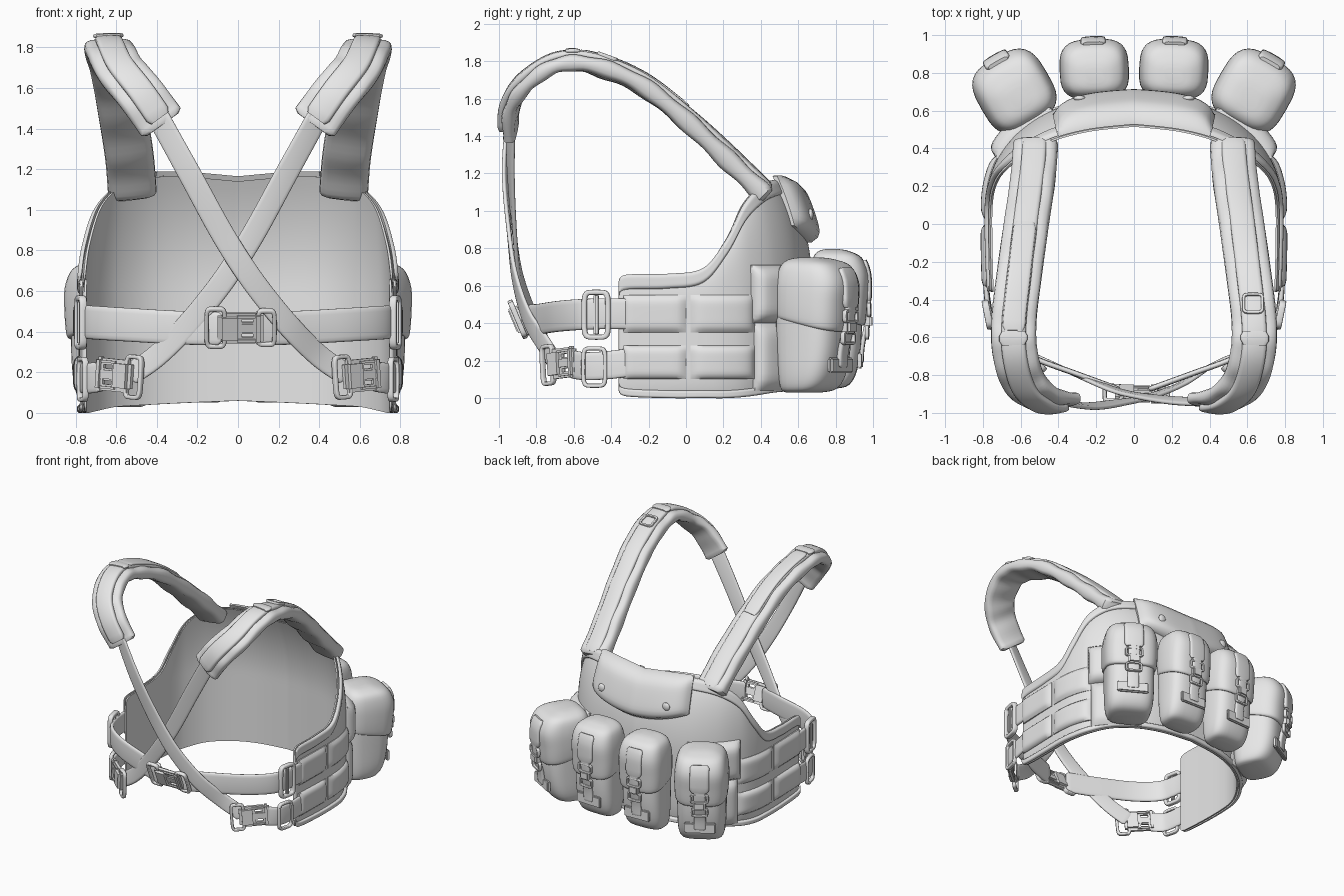
import bpy, bmesh
from math import sin, cos, pi, radians, atan2, copysign
from mathutils import Vector, Matrix

if "Cube" in bpy.data.objects:
    bpy.data.objects.remove(bpy.data.objects["Cube"])

fabric = bpy.data.materials.new("light_grey_fabric")
fabric.use_nodes = True
fabric.diffuse_color = (0.8, 0.8, 0.8, 1)
fabric.node_tree.nodes["Principled BSDF"].inputs["Base Color"].default_value = (0.8, 0.8, 0.8, 1)
I = Matrix.Identity(4)
made = []


def finish(name, bm, M=I):
    bm.transform(M)
    bmesh.ops.recalc_face_normals(bm, faces=bm.faces)
    me = bpy.data.meshes.new(name)
    bm.to_mesh(me)
    bm.free()
    me.materials.append(fabric)
    ob = bpy.data.objects.new(name, me)
    bpy.context.collection.objects.link(ob)
    made.append(ob)


def loft(name, rings, M=I, closed=False):
    bm = bmesh.new()
    vs = [[bm.verts.new(p) for p in ring] for ring in rings]
    n = len(vs[0])
    pairs = list(zip(vs, vs[1:])) + ([(vs[-1], vs[0])] if closed else [])
    for a, b in pairs:
        for i in range(n):
            bm.faces.new((a[i], a[(i + 1) % n], b[(i + 1) % n], b[i]))
    if not closed:
        bm.faces.new(vs[0])
        bm.faces.new(vs[-1])
    finish(name, bm, M)


def catmull(pts, n=8):
    out = []
    for i in range(len(pts) - 1):
        a, b, c, d = (pts[min(max(k, 0), len(pts) - 1)] for k in range(i - 1, i + 3))
        for s in range(n):
            t = s / n
            out.append(tuple(0.5 * (2 * q + (r - p) * t + (2 * p - 5 * q + 4 * r - w) * t * t
                                    + (3 * q - p - 3 * r + w) * t ** 3) for p, q, r, w in zip(a, b, c, d)))
    return out + [tuple(pts[-1])]


def sq(v, e):
    return copysign(abs(v) ** e, v)


def sweep(name, pts, w, t, hint, off=0.0, wave=0.0, taper=0.0, M=I, closed=False):
    """Soft flat band along a path; hint gives the outward direction."""
    P = [Vector(p) for p in pts]
    rings, last = [], len(P) - 1
    for i, p in enumerate(P):
        nxt = P[(i + 1) % len(P)] if closed else P[min(i + 1, last)]
        tan = (nxt - P[i - 1 if closed else max(i - 1, 0)]).normalized()
        h = Vector(hint(p))
        nor = (h - tan * h.dot(tan)).normalized()
        side = tan.cross(nor)
        end = 1 if closed else (0.8 if i in (0, last) else 1)
        th = t * end * (1 + wave * sin(i * 0.9)) * (1 - taper * i / last)
        ring = []
        for k in range(16):
            a = 2 * pi * k / 16
            ring.append(p + side * sq(cos(a), 0.4) * w * end / 2 + nor * (off + sq(sin(a), 0.7) * th / 2))
        rings.append(ring)
    loft(name, rings, M, closed)


def box(name, loc, size, M=I, bev=0.008):
    bm = bmesh.new()
    bmesh.ops.create_cube(bm, size=1, matrix=Matrix.Translation(loc) @ Matrix.Diagonal((*size, 1)))
    bmesh.ops.bevel(bm, geom=bm.edges[:], offset=bev, segments=2, affect='EDGES')
    finish(name, bm, M)


def frame(name, loc, w, h, M=I, r=0.022):
    """Rounded rectangular ring in the local xz plane."""
    c = Vector(loc)
    pts = [c + Vector((sq(cos(a), 0.35) * w / 2, 0, sq(sin(a), 0.35) * h / 2))
           for a in (2 * pi * k / 32 for k in range(32))]
    sweep(name, pts, r, r * 1.3, lambda p: (0, 1, 0), M=M, closed=True)


def basis(x, y, z, nx, ny, roll=0.0, tilt=0.0):
    """Local y faces outward along (nx, ny), local z is up."""
    return (Matrix.Translation((x, y, z)) @ Matrix.Rotation(atan2(-nx, ny), 4, 'Z')
            @ Matrix.Rotation(tilt, 4, 'X') @ Matrix.Rotation(roll, 4, 'Y'))


def buckle(name, M):
    box(name + "_socket", (0.04, 0, 0), (0.12, 0.06, 0.16), M, 0.02)
    box(name + "_prong", (-0.05, 0, 0), (0.12, 0.03, 0.06), M)
    box(name + "_bar", (-0.1, 0, 0), (0.05, 0.05, 0.17), M, 0.015)
    for s in (-1, 1):
        box(name + "_arm", (-0.04, 0, s * 0.064), (0.11, 0.04, 0.032), M, 0.01)
    frame(name + "_loop", (0.11, 0, 0), 0.09, 0.2, M)


# Vest outline rows: x, y, bottom z, top z
half = catmull([(0, .66, .06, 1.14), (.25, .64, .05, 1.16), (.45, .58, .04, 1.16), (.61, .47, .03, 1.12),
                (.71, .34, .01, 1.02), (.755, .22, 0, .84), (.77, .09, 0, .69), (.77, -.1, 0, .66),
                (.765, -.32, .01, .655), (.765, -.36, .04, .62)])
rows = [(-x, y, a, b) for x, y, a, b in half[:0:-1]] + half


def surf(i, z, off):
    x, y = rows[i][:2]
    a, b = rows[max(i - 1, 0)], rows[min(i + 1, len(rows) - 1)]
    n = Vector((a[1] - b[1], b[0] - a[0], 0)).normalized()
    t = max(0, (z - 0.6) / 0.55) ** 2
    return Vector((x * (1 - 0.06 * t), y - 0.13 * t * max(0, y / 0.66), z)) + n * off


def patch(name, test, lo, hi, base, thick, nz=12):
    """Puffed panel following the vest surface."""
    idx = [i for i, r in enumerate(rows) if test(r)]
    rings = []
    for k, i in enumerate(idx):
        eu = 1 - abs(2 * k / (len(idx) - 1) - 1) ** 8
        zs = [lo(rows[i]) + (hi(rows[i]) - lo(rows[i])) * j / nz for j in range(nz + 1)]
        outer = [surf(i, z, base + thick * (0.3 + 0.7 * eu * (1 - abs(2 * j / nz - 1) ** 6)))
                 for j, z in enumerate(zs)]
        rings.append(outer + [surf(i, z, base) for z in reversed(zs)])
    loft(name, rings)


patch("vest_shell", lambda r: True, lambda r: r[2], lambda r: r[3], -0.02, 0.035, 24)
patch("top_trim", lambda r: True, lambda r: r[3] - 0.075, lambda r: r[3] + 0.004, 0, 0.022)
patch("bottom_trim", lambda r: True, lambda r: r[2] - 0.001, lambda r: r[2] + 0.04, 0, 0.022)
patch("chest_flap", lambda r: abs(r[0]) < 0.45 and r[1] > 0,
      lambda r: 0.83 + 0.5 * r[0] ** 2, lambda r: r[3] + 0.025, 0.005, 0.09)
for s in (-1, 1):
    for lo, hi in ((0.1, 0.28), (0.35, 0.55)):
        for y0, y1 in ((-0.34, 0.02), (0.01, 0.37)):
            patch("side_webbing", lambda r: r[0] * s > 0.6 and y0 <= r[1] <= y1,
                  lambda r: lo, lambda r: hi, 0.008, 0.034)
    # Gusset joining each corner pouch to the vest
    patch("pouch_gusset", lambda r: r[0] * s > 0.42 and 0.35 <= r[1] <= 0.62,
          lambda r: 0.04, lambda r: 0.4, 0.005, 0.06)
    patch("pouch_upper_gusset", lambda r: r[0] * s > 0.42 and 0.34 <= r[1] <= 0.62,
          lambda r: 0.4, lambda r: 0.71, 0.005, 0.08)
    # Flap studs
    i = min(range(len(rows)), key=lambda k: abs(rows[k][0] - s * 0.28))
    bm = bmesh.new()
    bmesh.ops.create_uvsphere(bm, u_segments=16, v_segments=8, radius=0.032)
    finish("flap_stud", bm, Matrix.Translation(surf(i, 0.98, 0.092)) @ Matrix.Diagonal((1, 0.5, 1, 1)))


def over(p):
    return (0, p.y + 0.3, p.z - 1.3)


def around(p):
    return (p.x, p.y, 0)


for s in (-1, 1):
    S = Matrix.Diagonal((s, 1, 1, 1))
    # Shoulder pads
    path = catmull([(.52, .43, 1.08), (.535, .24, 1.265), (.57, 0, 1.485), (.605, -.25, 1.675), (.635, -.5, 1.775),
                    (.63, -.68, 1.785), (.58, -.84, 1.69), (.48, -.925, 1.57), (.37, -.935, 1.42)])
    sweep("shoulder_pad", path, 0.24, 0.115, over, wave=0.1, taper=0.4, M=S)
    sweep("shoulder_webbing", path[1:-2], 0.13, 0.045, over, off=0.045, M=S)
    sweep("strap_keeper", path[35:39], 0.15, 0.025, over, off=0.065, M=S)
    if s < 0:
        sweep("shoulder_patch", path[17:36], 0.12, 0.025, over, off=0.063, M=S)
    else:
        ring = Matrix.Translation((0.63, -0.42, 1.825)) @ Matrix.Rotation(radians(70), 4, 'X')
        frame("shoulder_ring", (0, 0, 0), 0.1, 0.1, ring, 0.016)

    # Crossed rear straps running to the opposite lower buckles
    d = 0.014 * s
    sweep("cross_strap", catmull([(.4, -.94, 1.47), (.24, -.95 + d, 1.18), (.07, -.93 + d, .87),
                                  (-.08, -.9 + d, .64), (-.25, -.835 + d, .43), (-.4, -.755, .28),
                                  (-.53, -.7, .19)]), 0.115, 0.025, around, M=S)
    buckle("lower_buckle", S @ basis(.6, -.67, .185, .62, -.78, 0.08))
    sweep("lower_strap", catmull([(.785, -.3, .19), (.77, -.42, .175), (.74, -.54, .17), (.67, -.61, .18)]),
          0.15, 0.025, around, M=S)
    frame("lower_adjuster", (0, 0, 0), 0.12, 0.2, S @ basis(.765, -.49, .165, 1, -.25))
    # Waist belt
    sweep("waist_strap", catmull([(.785, -.3, .45), (.77, -.45, .45), (.72, -.58, .445), (.56, -.695, .435),
                                  (.3, -.795, .42), (.08, -.875, .415)]), 0.165, 0.03, around, M=S)
    M = S @ basis(.775, -.48, .445, 1, -.2)
    frame("waist_adjuster", (0, 0, 0), 0.13, 0.24, M, 0.028)
    box("waist_adjuster_bar", (0, 0, 0), (0.025, 0.035, 0.22), M)
M = basis(0, -.9, .42, 0, -1, 0, -0.4)
buckle("waist_buckle", M)
frame("waist_buckle_rear_loop", (-0.14, 0, 0), 0.08, 0.18, M)


# Pouches
def ring(z, w, y0, y1, tilt=0.0):
    out = []
    for k in range(32):
        a = 2 * pi * k / 32
        y = (y0 + y1) / 2 + sq(sin(a), 0.62) * (y1 - y0) / 2
        out.append((sq(cos(a), 0.62) * w / 2, y, z - tilt * y))
    return out


def pouch(M):
    body = catmull([(.04, .22, .02, .13), (.06, .3, 0, .2), (.14, .34, -.01, .245), (.3, .35, -.02, .27),
                    (.5, .35, -.02, .27), (.62, .33, 0, .25)], 4)
    loft("pouch_body", [ring(*r) for r in body], M)
    flap = catmull([(.46, .36, -.02, .28, .3), (.48, .38, -.02, .295, .28), (.56, .39, -.02, .305, .15),
                    (.66, .38, -.02, .31, .05), (.74, .33, 0, .27, 0), (.775, .22, .03, .2, 0),
                    (.785, .1, .07, .15, 0)], 4)
    loft("pouch_flap", [ring(*r) for r in flap], M)

    def front(p):
        return (0, 1, 0.2)
    sweep("pouch_strap", catmull([(0, .305, .66), (0, .31, .52), (0, .3, .4), (0, .275, .27),
                                  (0, .268, .18)]), 0.085, 0.026, front, M=M)
    sweep("pouch_strap_tab", catmull([(0, .285, .725), (0, .307, .66), (0, .312, .59), (0, .311, .51)], 3),
          0.14, 0.03, front, M=M)
    box("pouch_cross_tab", (0, .262, .19), (0.23, 0.024, 0.085), M)
    box("pouch_buckle", (0, .308, .4), (0.09, 0.04, 0.07), M, 0.012)
    frame("pouch_buckle_loop", (0, .312, .46), 0.12, 0.06, M, 0.016)
    frame("pouch_lower_loop", (0, .3, .34), 0.11, 0.06, M, 0.016)


for s in (-1, 1):
    S = Matrix.Diagonal((s, 1, 1, 1))
    pouch(S @ basis(.205, .68, .01, .04, 1) @ Matrix.Diagonal((.94, .96, 1, 1)))
    pouch(S @ basis(.545, .55, -.01, .5, .866) @ Matrix.Diagonal((1.02, 1.22, .97, 1)))

for ob in made:
    ob.select_set(True)
bpy.context.view_layer.objects.active = made[0]
bpy.ops.object.shade_smooth_by_angle(angle=radians(45))
